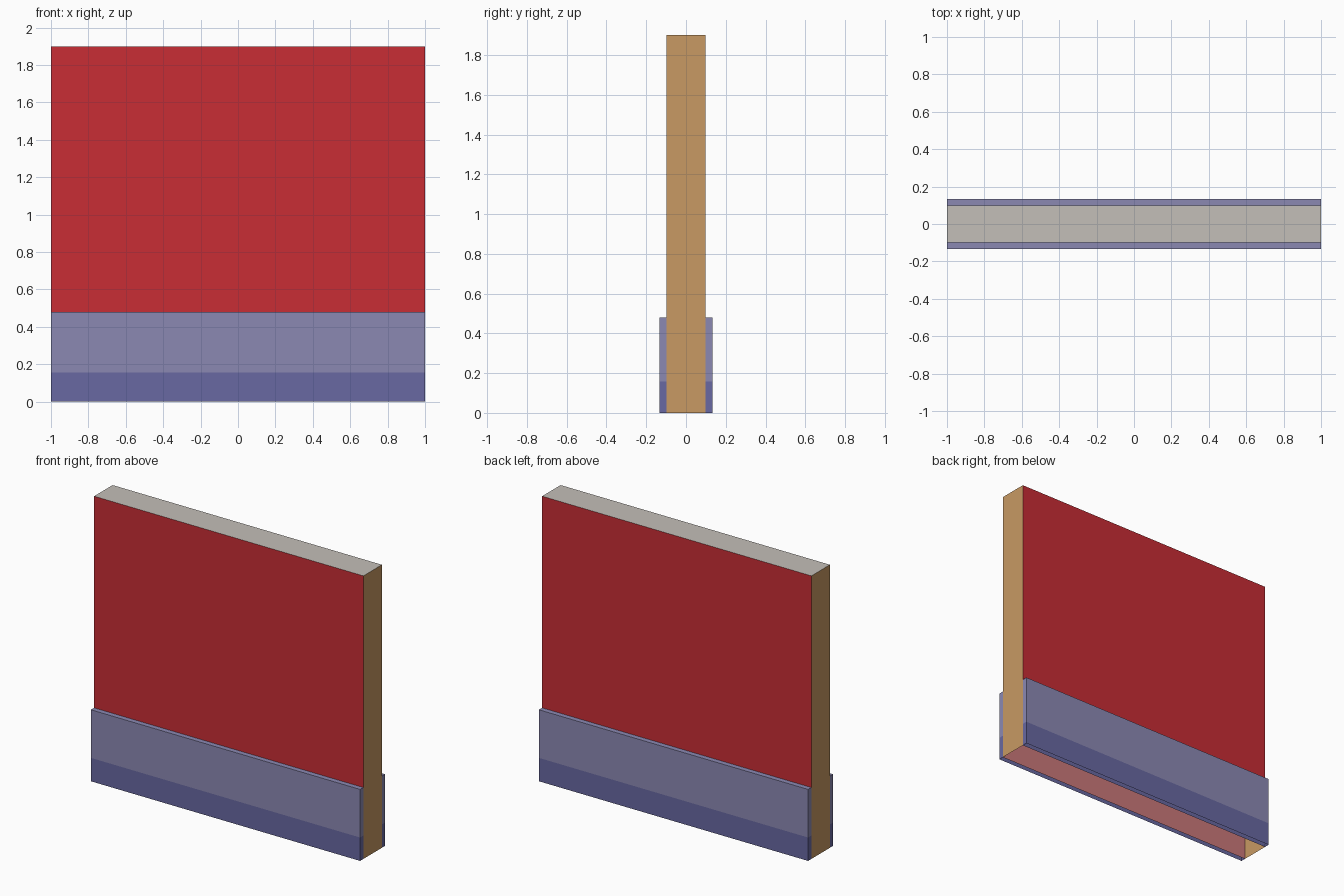
import bpy, bmesh
from mathutils import Vector

if "Cube" in bpy.data.objects:
    bpy.data.objects.remove(bpy.data.objects["Cube"])


def material(name, rgb):
    m = bpy.data.materials.new(name)
    m.diffuse_color = (*rgb, 1.0)
    m.use_nodes = True
    m.node_tree.nodes["Principled BSDF"].inputs["Base Color"].default_value = m.diffuse_color
    return m


RED = material("red_paint", (0.58, 0.026, 0.036))
TAN = material("tan_wood", (0.58, 0.32, 0.125))
GREY = material("warm_grey_cap", (0.55, 0.52, 0.48))
PINK = material("pale_red_base", (0.60, 0.19, 0.195))
LAVENDER = material("lavender_trim", (0.26, 0.25, 0.45))
BLUE = material("dark_lavender_trim", (0.14, 0.14, 0.36))

TRIM_TOP, TRIM_SPLIT = 0.48, 0.157
WALL_Y, TRIM_Y = 0.098, 0.133


def open_box(name, y0, y1, height, split, mats, rule):
    """Box without a bottom, cut at one height, coloured by a face rule."""
    bm = bmesh.new()
    bmesh.ops.create_cube(bm, size=1.0)
    for v in bm.verts:
        v.co = Vector((v.co.x * 2, y0 + (v.co.y + 0.5) * (y1 - y0),
                       (v.co.z + 0.5) * height))
    bm.normal_update()
    bottom = [f for f in bm.faces if f.normal.z < -0.5]
    bmesh.ops.delete(bm, geom=bottom, context='FACES_ONLY')
    bmesh.ops.bisect_plane(bm, geom=bm.verts[:] + bm.edges[:] + bm.faces[:],
                           plane_co=(0, 0, split), plane_no=(0, 0, 1))
    bm.normal_update()
    for f in bm.faces:
        f.material_index = rule(f.normal, f.calc_center_median().z)
    mesh = bpy.data.meshes.new(name)
    bm.to_mesh(mesh)
    bm.free()
    for m in mats:
        mesh.materials.append(m)
    obj = bpy.data.objects.new(name, mesh)
    bpy.context.collection.objects.link(obj)
    return obj


def wall_rule(n, z):
    if n.z > 0.5:
        return 2
    if abs(n.x) > 0.5:
        return 1
    return 0 if z > TRIM_TOP else 3


# Wall panel: red faces, wooden ends, grey top, pale base behind the trim
open_box("wall_panel", -WALL_Y, WALL_Y, 1.9, TRIM_TOP,
         [RED, TAN, GREY, PINK], wall_rule)

# Baseboards on both sides, darker along the bottom
for name, y0, y1 in (("front_baseboard", -TRIM_Y, -WALL_Y - 0.001),
                     ("back_baseboard", WALL_Y + 0.001, TRIM_Y)):
    open_box(name, y0, y1, TRIM_TOP, TRIM_SPLIT, [LAVENDER, BLUE],
             lambda n, z: 0 if z > TRIM_SPLIT else 1)
